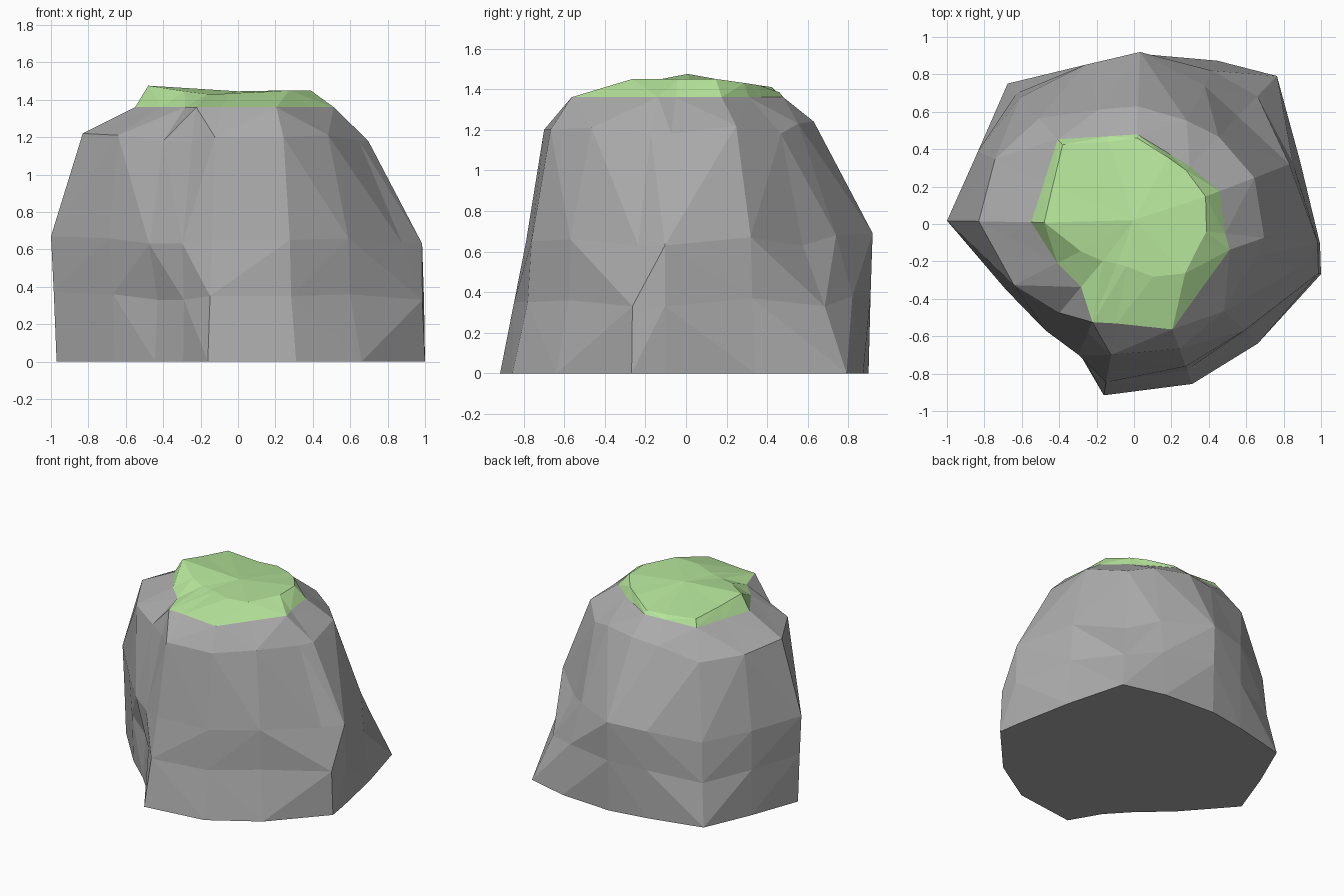
import bpy, bmesh, math
from mathutils import Vector

if "Cube" in bpy.data.objects:
    bpy.data.objects.remove(bpy.data.objects["Cube"])

def material(name, rgb):
    m = bpy.data.materials.new(name)
    m.diffuse_color = (*rgb, 1)
    m.use_nodes = True
    m.node_tree.nodes["Principled BSDF"].inputs["Base Color"].default_value = m.diffuse_color
    return m

# Compass directions (degrees) of the boulder's ridges and dents
ANGLES = [-6, 21, 46, 63, 88, 107, 132, 155, 179, 207, 230, 247, 260, 290, 316, 345]

# Cross-sections from the ground up: (average height, radius in each direction)
RINGS = [
    (0.00, [.98, .95, 1.10, .98, .90, .89, 1.01, .92, .97, .74, .69, .75, .93, .91, .92, 1.035]),
    (0.35, [1.0, .91, .95, .92, .91, .89, .94, .92, .985, .75, .67, .74, .86, .83, .83, 1.02]),
    (0.65, [.99, .89, .80, .83, .92, .89, .91, .92, 1.00, .77, .74, .76, .80, .81, .82, .91]),
    (1.20, [.70, .69, .65, .62, .63, .64, .76, .82, .83, .72, .62, .63, .71, .71, .67, .67]),
    (1.36, [.49, .49, .43, .42, .48, .49, .61, .53, .55, .46, .44, .57, .54, .60, .50, .53]),
]
# Small height shifts that break up the level rings
SHIFT = [-.02, .02, -.02, .03, .04, .02, -.04, 0, .02, .01, -.02, -.02, 0, 0, .01, -.02]

# Mossy crown, with its own height in each direction
CROWN_R = [.39, .41, .40, .40, .46, .46, .57, .48, .48, .32, .26, .23, .23, .30, .38, .37]
CROWN_Z = [1.45, 1.45, 1.43, 1.42, 1.385, 1.385, 1.41, 1.44, 1.475, 1.445, 1.43, 1.43, 1.435, 1.44, 1.45, 1.45]

bm = bmesh.new()

def ring(radii, heights):
    return [bm.verts.new((r * math.cos(math.radians(a)), r * math.sin(math.radians(a)), z))
            for a, r, z in zip(ANGLES, radii, heights)]

n = len(ANGLES)
loops = [ring(r, [z + (s if 0.3 < z < 1.3 else 0) for s in SHIFT]) for z, r in RINGS]
loops.append(ring(CROWN_R, CROWN_Z))

# Stone sides and moss bevel, split along the more outward diagonal
centre = Vector((0, 0, 0.6))
for level, (lo, hi) in enumerate(zip(loops, loops[1:])):
    for i in range(n):
        j = (i + 1) % n
        a, b, c, d = lo[i], lo[j], hi[j], hi[i]
        out_ac = ((a.co + c.co) / 2 - centre).length
        out_bd = ((b.co + d.co) / 2 - centre).length
        tris = [(a, b, c), (a, c, d)] if out_ac > out_bd else [(a, b, d), (b, c, d)]
        for t in tris:
            bm.faces.new(t).material_index = int(level == len(RINGS) - 1)

# Flat underside and moss top
bm.faces.new(loops[0][::-1])
peak = bm.verts.new((0, 0.02, 1.445))
for i in range(n):
    bm.faces.new((loops[-1][i], loops[-1][(i + 1) % n], peak)).material_index = 1

bmesh.ops.recalc_face_normals(bm, faces=bm.faces[:])
mesh = bpy.data.meshes.new("mossy_boulder")
bm.to_mesh(mesh)
bm.free()
mesh.materials.append(material("stone grey", (.41, .41, .41)))
mesh.materials.append(material("moss green", (.47, .79, .33)))
boulder = bpy.data.objects.new("mossy_boulder", mesh)
bpy.context.collection.objects.link(boulder)
